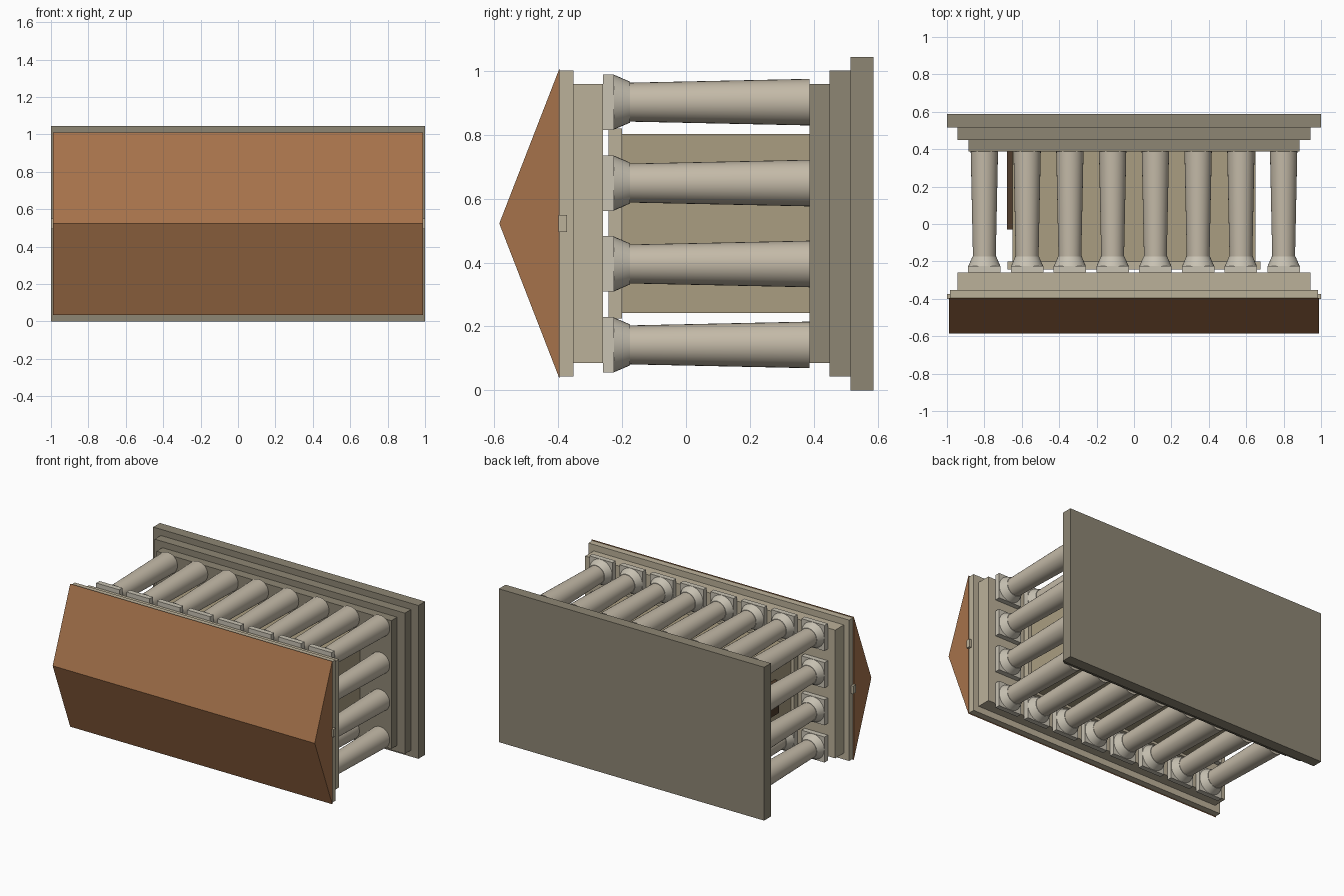
import bpy, bmesh, math
from mathutils import Matrix, Vector

if "Cube" in bpy.data.objects:
    bpy.data.objects.remove(bpy.data.objects["Cube"])

ZC = 0.5225  # temple axis height; the temple lies down with its roof towards -y


def material(name, rgb):
    m = bpy.data.materials.new(name)
    m.diffuse_color = (*rgb, 1)
    m.use_nodes = True
    m.node_tree.nodes["Principled BSDF"].inputs["Base Color"].default_value = m.diffuse_color
    return m


BASE = material("dark_stone", (0.27, 0.24, 0.175))
STONE = material("light_stone", (0.50, 0.44, 0.32))
WALL = material("wall_stone", (0.40, 0.34, 0.22))
COLUMN = material("column_stone", (0.55, 0.49, 0.39))
CAPITAL = material("capital_stone", (0.58, 0.54, 0.45))
ROOF = material("terracotta", (0.38, 0.17, 0.07))
DOOR = material("dark_wood", (0.08, 0.045, 0.025))


def finish(name, bm, mat):
    bmesh.ops.recalc_face_normals(bm, faces=bm.faces)
    me = bpy.data.meshes.new(name)
    bm.to_mesh(me)
    bm.free()
    me.materials.append(mat)
    ob = bpy.data.objects.new(name, me)
    bpy.context.collection.objects.link(ob)
    return ob


def box(name, mat, x0, x1, y0, y1, half_z, zc=ZC):
    bm = bmesh.new()
    size = Matrix.Diagonal((x1 - x0, y1 - y0, 2 * half_z, 1))
    centre = Matrix.Translation(((x0 + x1) / 2, (y0 + y1) / 2, zc))
    bmesh.ops.create_cube(bm, size=1, matrix=centre @ size)
    return finish(name, bm, mat)


def tapered(name, mat, x, z, y0, y1, r0, r1):
    # round section running along y, radius r0 at y0 and r1 at y1
    bm = bmesh.new()
    place = Matrix.Translation((x, (y0 + y1) / 2, z)) @ Matrix.Rotation(-math.pi / 2, 4, 'X')
    bmesh.ops.create_cone(bm, cap_ends=True, segments=32, radius1=r0, radius2=r1,
                          depth=y1 - y0, matrix=place)
    ob = finish(name, bm, mat)
    bpy.ops.object.select_all(action='DESELECT')
    ob.select_set(True)
    bpy.context.view_layer.objects.active = ob
    bpy.ops.object.shade_smooth_by_angle(angle=math.radians(35))


# stepped platform
box("bottom_step", BASE, -1.0, 1.0, 0.515, 0.587, 0.5225)
box("middle_step", BASE, -0.943, 0.943, 0.45, 0.515, 0.48)
box("top_step", BASE, -0.885, 0.885, 0.387, 0.45, 0.437)

# inner chamber with its cap and door
box("chamber", WALL, -0.65, 0.65, -0.20, 0.387, 0.281)
box("chamber_cap", STONE, -0.675, 0.675, -0.243, -0.20, 0.298)
box("door", DOOR, -0.68, -0.648, -0.03, 0.387, 0.11)

# ring of columns: eight along each side, four at each end
for i in range(8):
    for j in range(4):
        if i in (0, 7) or j in (0, 3):
            x = -0.80 + i * 1.60 / 7
            z = ZC + (j - 1.5) * 0.2535
            tapered("column_shaft", COLUMN, x, z, -0.177, 0.387, 0.061, 0.073)
            tapered("column_capital", CAPITAL, x, z, -0.226, -0.175, 0.086, 0.064)
            box("column_abacus", CAPITAL, x - 0.087, x + 0.087, -0.26, -0.225, 0.087, z)

# beam and cornice
box("beam", STONE, -0.943, 0.943, -0.353, -0.26, 0.437)
box("cornice", STONE, -0.983, 0.983, -0.398, -0.353, 0.48)

# gabled roof
bm = bmesh.new()
profile = [(-0.396, ZC - 0.487), (-0.396, ZC + 0.487), (-0.585, ZC)]
face = bm.faces.new([bm.verts.new((-0.988, y, z)) for y, z in profile])
ext = bmesh.ops.extrude_face_region(bm, geom=[face])["geom"]
bmesh.ops.translate(bm, vec=Vector((1.976, 0, 0)),
                    verts=[v for v in ext if isinstance(v, bmesh.types.BMVert)])
finish("gabled_roof", bm, ROOF)

# small block on each gable end
for s in (-1, 1):
    box("gable_block", STONE, *sorted((s * 0.965, s * 1.0)), -0.40, -0.373, 0.027)
